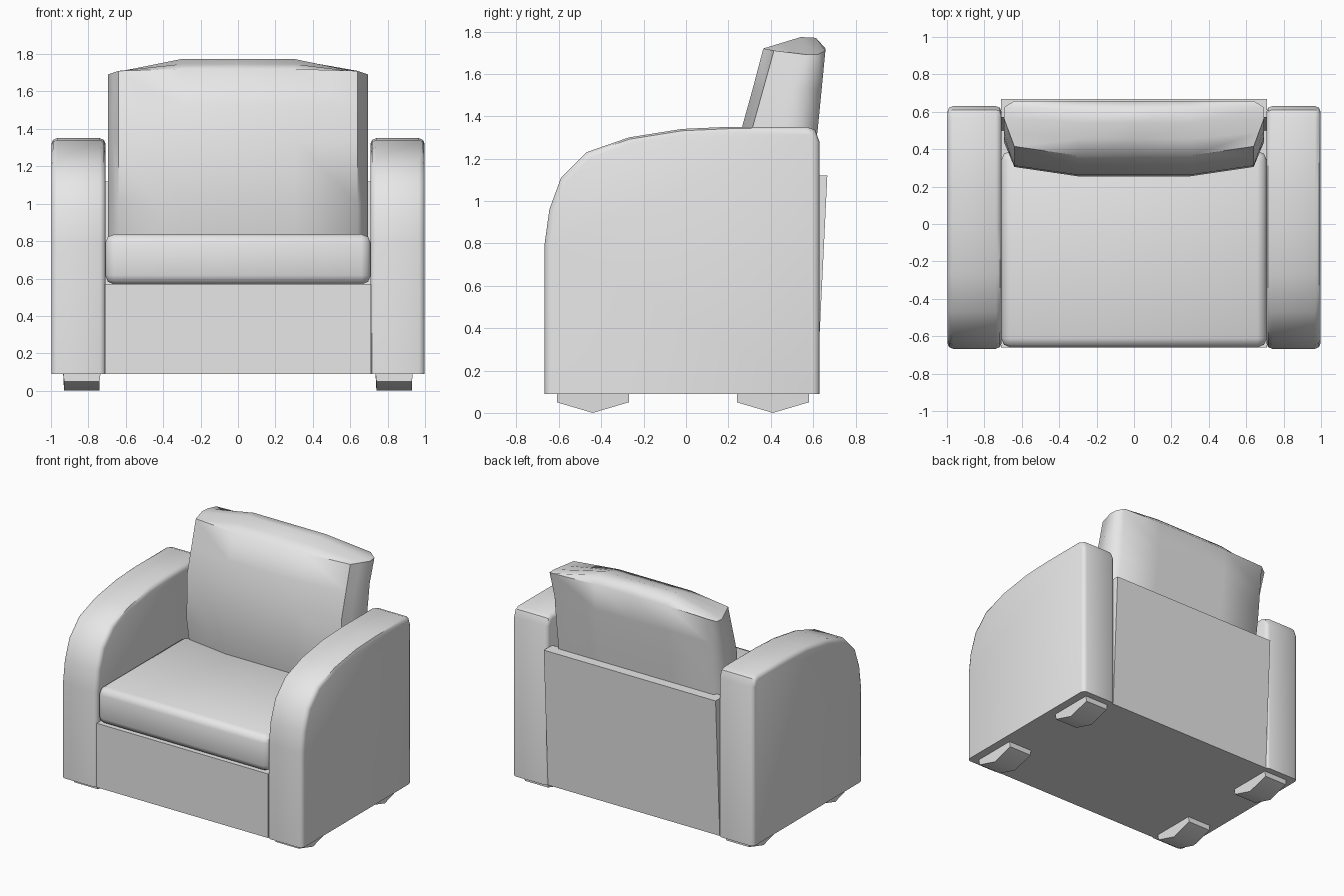
import bpy, bmesh, math
from mathutils import Vector

cube = bpy.data.objects.get("Cube")
if cube:
    bpy.data.objects.remove(cube, do_unlink=True)

fabric = bpy.data.materials.new("light grey fabric")
fabric.use_nodes = True
fabric.diffuse_color = (0.8, 0.8, 0.8, 1)
fabric.node_tree.nodes["Principled BSDF"].inputs["Base Color"].default_value = (0.8, 0.8, 0.8, 1)


def finish(bm, name, angle):
    bmesh.ops.recalc_face_normals(bm, faces=bm.faces)
    mesh = bpy.data.meshes.new(name)
    bm.to_mesh(mesh)
    bm.free()
    mesh.materials.append(fabric)
    obj = bpy.data.objects.new(name, mesh)
    bpy.context.collection.objects.link(obj)
    bpy.ops.object.select_all(action='DESELECT')
    obj.select_set(True)
    bpy.context.view_layer.objects.active = obj
    bpy.ops.object.shade_smooth_by_angle(angle=math.radians(angle))
    return obj


def extrude_profile(profile, x0, x1):
    """Side profile of (y, z) points stretched from x0 to x1."""
    bm = bmesh.new()
    face = bm.faces.new([bm.verts.new((x0, y, z)) for y, z in profile])
    new = bmesh.ops.extrude_face_region(bm, geom=[face])["geom"]
    for v in new:
        if isinstance(v, bmesh.types.BMVert):
            v.co.x = x1
    return bm


def lerp_table(table, t):
    """Piecewise linear lookup in a list of (key, value) pairs."""
    for (a, p), (b, q) in zip(table, table[1:]):
        if t <= b:
            return p + (q - p) * (t - a) / (b - a)
    return table[-1][1]


# Frame: base with a slightly leaning rear panel
frame = [(-0.66, 0.09), (-0.66, 0.57), (0.5, 0.57), (0.57, 1.12), (0.667, 1.12), (0.617, 0.09)]
finish(extrude_profile(frame, -0.712, 0.712), "frame", 30)

# Armrests with a sweeping front and softened rims
arm = [(-0.667, 0.09), (-0.667, 0.8), (-0.645, 0.96), (-0.59, 1.11), (-0.47, 1.23),
       (-0.27, 1.3), (-0.02, 1.34), (0.2, 1.35), (0.57, 1.35), (0.61, 1.335), (0.63, 1.28), (0.63, 0.09)]
for side, name in ((1, "left_armrest"), (-1, "right_armrest")):
    bm = extrude_profile(arm, side * 0.708, side * 0.998)
    rims = [e for e in bm.edges
            if abs(e.verts[0].co.x - e.verts[1].co.x) < 0.01
            and max(v.co.z for v in e.verts) > 0.1]
    bmesh.ops.bevel(bm, geom=rims, offset=0.03, segments=2, profile=0.5, affect='EDGES')
    finish(bm, name, 45)

# Seat cushion: chamfered slab
bm = bmesh.new()
bmesh.ops.create_cube(bm, size=1)
for v in bm.verts:
    v.co = Vector((v.co.x * 1.42, -0.135 + v.co.y * 1.05, 0.703 + v.co.z * 0.27))
bmesh.ops.bevel(bm, geom=bm.edges[:], offset=0.05, segments=2, profile=0.5, affect='EDGES')
finish(bm, "seat_cushion", 60)

# Back cushion: leaning pillow with a bulging front and a wide rim
columns = [(-1, -0.64), (-0.5, -0.3), (0.5, 0.3), (1, 0.64)]
rows = [(-1, 0.8), (-0.5, 1.0), (0, 1.34), (1, 1.71)]
front = [(0.8, 0.29), (1.0, 0.255), (1.34, 0.262), (1.71, 0.365)]
back = [(0.8, 0.55), (1.34, 0.622), (1.71, 0.658)]
bm = bmesh.new()
bmesh.ops.create_cube(bm, size=2)
bmesh.ops.subdivide_edges(bm, edges=bm.edges[:], cuts=3, use_grid_fill=True)
for v in bm.verts:
    u, w, h = v.co
    z = lerp_table(rows, h)
    x = lerp_table(columns, u)
    y_front = lerp_table(front, z) + 0.05 * max(0, abs(u) - 0.5) * 2
    y_back = lerp_table(back, z)
    y = y_front + (y_back - y_front) * (w + 1) / 2
    swell = 1 - max(0, (w - 0.3) / 0.7 if w > 0.3 else (0.3 - w) / 1.3)
    if abs(u) > 0.99:
        x += math.copysign(0.073 * swell, u)
    if h > 0.99:
        arch = 1 if abs(u) < 0.6 else -0.35
        z += 0.07 * swell * arch + (0.01 if abs(u) < 0.6 else 0)
        y += 0.04 * swell * (w < 0.9)
    v.co = (x, y, z)
finish(bm, "back_cushion", 60)

# Feet: shallow wedges pointing down
foot = [(-0.17, 0.095), (-0.17, 0.05), (0, 0), (0.17, 0.05), (0.17, 0.095)]
for sx, sname in ((1, "left"), (-1, "right")):
    for cy, fname in ((-0.44, "front"), (0.41, "rear")):
        bm = extrude_profile([(y + cy, z) for y, z in foot], sx * 0.735, sx * 0.935)
        for v in bm.verts:
            if v.co.z < 0.06:
                v.co.x = sx * (0.835 + (abs(v.co.x) - 0.835) * 0.95)
        finish(bm, f"{fname}_{sname}_foot", 60)
